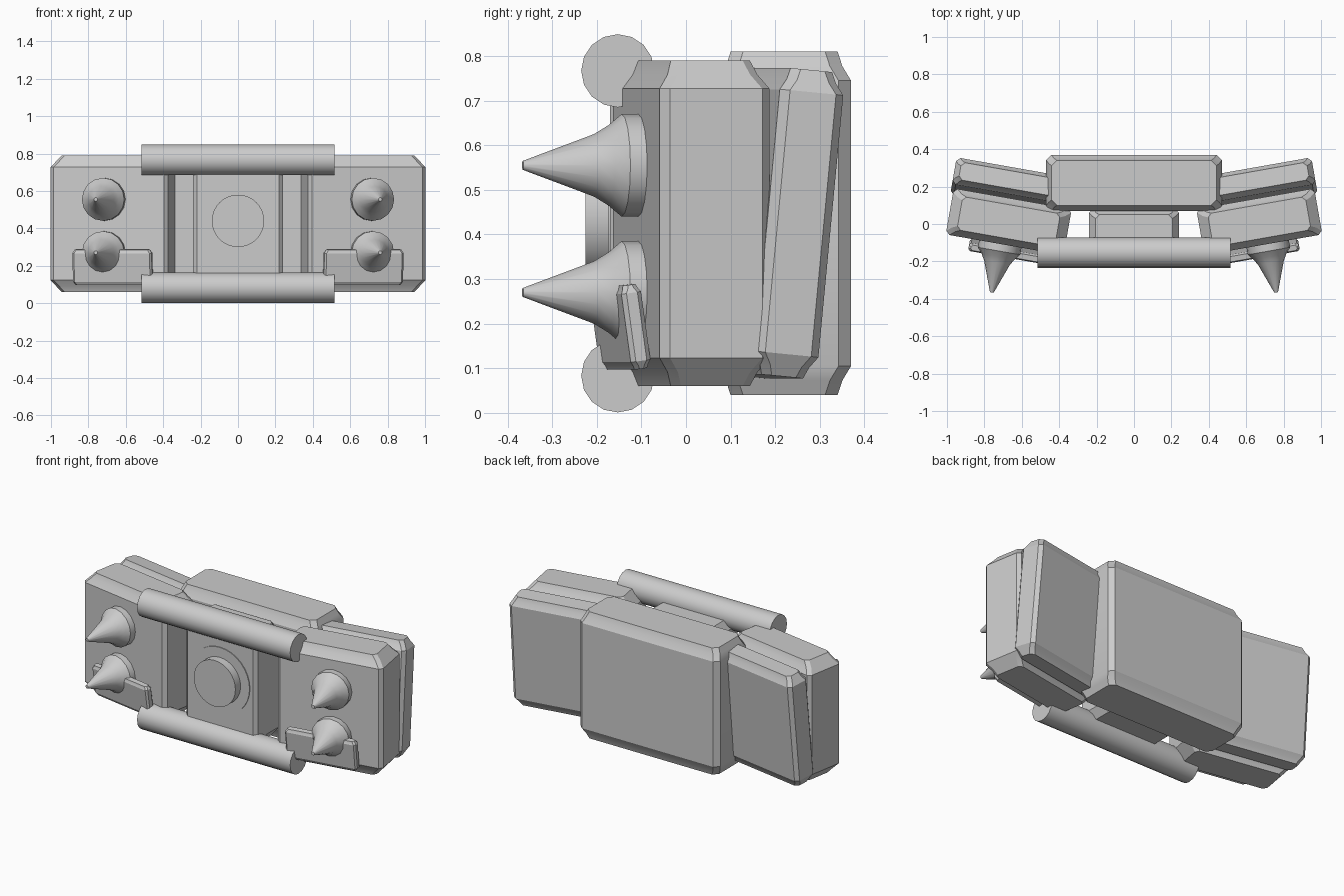
import bpy
import bmesh
from math import radians, cos, sin, tau
from mathutils import Matrix

cube = bpy.data.objects.get("Cube")
if cube:
    bpy.data.objects.remove(cube, do_unlink=True)

# One plain grey for the whole model
grey = bpy.data.materials.new("plain_grey")
grey.use_nodes = True
GREY = (0.6, 0.6, 0.6, 1)
grey.diffuse_color = GREY
grey.node_tree.nodes["Principled BSDF"].inputs["Base Color"].default_value = GREY


def place(x, y, z, turn=0, tilt=0):
    return (Matrix.Translation((x, y, z))
            @ Matrix.Rotation(radians(turn), 4, 'Z')
            @ Matrix.Rotation(radians(tilt), 4, 'X'))


def make(name, rings, matrix):
    """Loft closed rings of equal length, cap both ends and place the result."""
    bm = bmesh.new()
    loops = [[bm.verts.new(p) for p in ring] for ring in rings]
    n = len(loops[0])
    for a, b in zip(loops, loops[1:]):
        for i in range(n):
            j = (i + 1) % n
            bm.faces.new((a[i], a[j], b[j], b[i]))
    bm.faces.new(loops[0])
    bm.faces.new(loops[-1])
    bm.transform(matrix)
    bmesh.ops.recalc_face_normals(bm, faces=bm.faces)
    mesh = bpy.data.meshes.new(name)
    bm.to_mesh(mesh)
    bm.free()
    mesh.materials.append(grey)
    obj = bpy.data.objects.new(name, mesh)
    bpy.context.collection.objects.link(obj)
    bpy.ops.object.select_all(action='DESELECT')
    obj.select_set(True)
    bpy.context.view_layer.objects.active = obj
    bpy.ops.object.shade_smooth_by_angle(angle=radians(30))
    return obj


def block(name, size, matrix, inset, drop, corner=0.02):
    """Box with cut vertical corners and sloping shoulders at top and bottom."""
    hx, hy, hz = (s / 2 for s in size)
    ix, iy = inset

    def ring(z, fx, fy):
        x, y = hx - ix * fx, hy - iy * fy
        c = corner
        right = [(x, c - y), (x, y - c), (x - c, y)]
        left = [(c - x, y), (-x, y - c), (-x, c - y), (c - x, -y)]
        return [(px, py, z) for px, py in right + left + [(x - c, -y)]]

    shoulder = [(hz - drop, 0, 0), (hz - drop / 2, 0.5, 0.65), (hz, 1, 1)]
    rings = [ring(-z, fx, fy) for z, fx, fy in reversed(shoulder)]
    rings += [ring(z, fx, fy) for z, fx, fy in shoulder]
    return make(name, rings, matrix)


def turned(name, profile, matrix, sides=16):
    """Revolve (radius, distance) pairs about the local forward (-y) axis."""
    rings = [[(r * cos(tau * i / sides), -d, r * sin(tau * i / sides))
              for i in range(sides)] for r, d in profile]
    return make(name, rings, matrix)


# Centre: rear block, middle block and round button
block("rear_block", (0.94, 0.30, 0.77), place(0, 0.22, 0.425),
      (0.03, 0.03), 0.065, 0.028)
block("middle_block", (0.48, 0.25, 0.68), place(0, -0.045, 0.425),
      (0.035, 0.03), 0.05)
turned("button_ring", [(0.2, 0), (0.2, 0.02)], place(0, -0.155, 0.44), 32)
turned("button", [(0.14, 0), (0.14, 0.06)], place(0, -0.165, 0.44), 32)

# Two horizontal bars across the front
for name, z in (("lower_bar", 0.083), ("upper_bar", 0.767)):
    turned(name, [(0.082, -0.515), (0.082, 0.515)], place(0, -0.153, z, 90))

# Swept side parts, built on the left and mirrored to the right
TURN = 10
SPIKE = [(0.115, -0.02), (0.115, 0.037), (0.09, 0.067), (0.07, 0.1), (0.01, 0.262)]
for side, s in (("left", 1), ("right", -1)):
    flip = Matrix.Diagonal((s, 1, 1, 1))
    block(side + "_front_wing", (0.64, 0.25, 0.73),
          flip @ place(0.67, 0.012, 0.425, TURN), (0.055, 0.035), 0.063)
    block(side + "_back_wing", (0.6, 0.145, 0.69),
          flip @ place(0.67, 0.205, 0.425, TURN, -5.5), (0.03, 0.025), 0.05)
    block(side + "_front_plate", (0.43, 0.045, 0.19),
          flip @ place(0.67, -0.148, 0.193, TURN, 8), (0.012, 0.008), 0.018, 0.01)
    for level, z in (("lower", 0.27), ("upper", 0.555)):
        turned(f"{side}_{level}_spike", SPIKE, flip @ place(0.715, -0.108, z, TURN))
